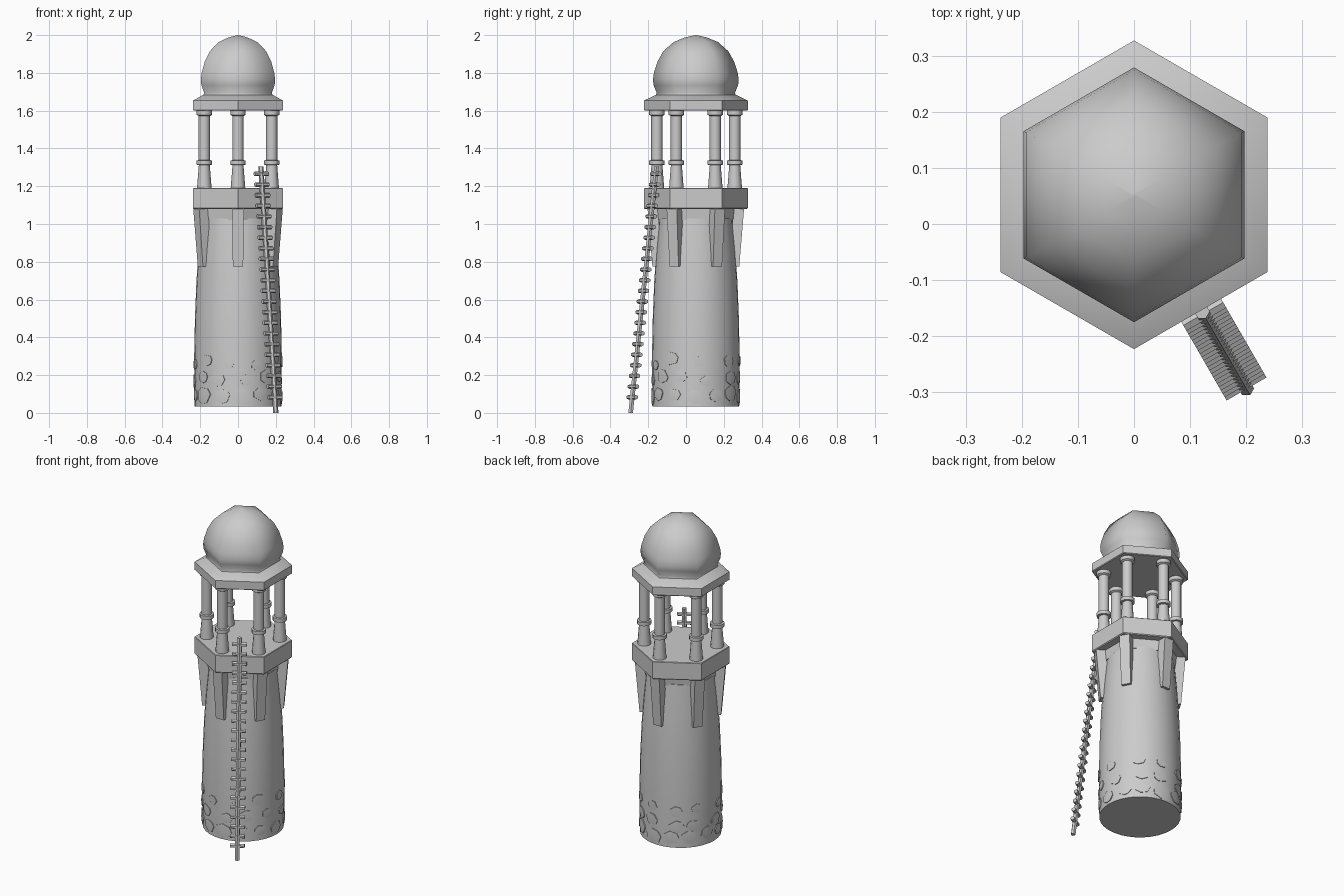
import bpy, bmesh, math, random
from mathutils import Vector

if "Cube" in bpy.data.objects:
    bpy.data.objects.remove(bpy.data.objects["Cube"])

random.seed(4)
CY = 0.052                      # tower axis sits slightly behind the origin
pi = math.pi


def finish(name, bm, angle=35):
    bmesh.ops.recalc_face_normals(bm, faces=bm.faces[:])
    me = bpy.data.meshes.new(name)
    bm.to_mesh(me)
    bm.free()
    ob = bpy.data.objects.new(name, me)
    bpy.context.collection.objects.link(ob)
    bpy.ops.object.select_all(action='DESELECT')
    ob.select_set(True)
    bpy.context.view_layer.objects.active = ob
    bpy.ops.object.shade_smooth_by_angle(angle=math.radians(angle))
    return ob


def lathe(name, profile, n, centre=(0, CY), angle=35):
    """Closed n-sided body from (radius, z) points, first corner facing +y."""
    bm = bmesh.new()
    rings = [[bm.verts.new((centre[0] + r * math.cos(pi / 2 + 2 * pi * i / n),
                            centre[1] + r * math.sin(pi / 2 + 2 * pi * i / n), z))
              for i in range(n)] for r, z in profile]
    for a, b in zip(rings, rings[1:]):
        for i in range(n):
            j = (i + 1) % n
            bm.faces.new((a[i], a[j], b[j], b[i]))
    bm.faces.new(rings[0])
    bm.faces.new(rings[-1])
    return finish(name, bm, angle)


def beam(name, p, q, side, up, scale=1.0, n=4):
    """Prism between p and q; side and up are half-width vectors."""
    bm = bmesh.new()
    rings = []
    for c, s in ((p, 1.0), (q, scale)):
        rings.append([bm.verts.new(c + s * (side * math.cos(pi / n + 2 * pi * k / n)
                                            + up * math.sin(pi / n + 2 * pi * k / n)))
                      for k in range(n)])
    for k in range(n):
        m = (k + 1) % n
        bm.faces.new((rings[0][k], rings[0][m], rings[1][m], rings[1][k]))
    bm.faces.new(rings[0])
    bm.faces.new(rings[1])
    return finish(name, bm)


# Tapering round tower
shaft = [(0.229, 0.035), (0.232, 0.3), (0.228, 0.5), (0.22, 0.7), (0.208, 0.87), (0.193, 1.03)]


def tower_radius(z):
    for (r0, z0), (r1, z1) in zip(shaft, shaft[1:]):
        if z <= z1:
            return r0 + (r1 - r0) * (z - z0) / (z1 - z0)
    return shaft[-1][0]


lathe("tower", shaft, 32)

# Hexagonal collar and deck
lathe("collar", [(0.215, 1.02), (0.222, 1.085)], 6)
lathe("deck", [(0.27, 1.08), (0.275, 1.085), (0.275, 1.187), (0.272, 1.19)], 6)

# Roof plate and onion dome
lathe("roof_plate", [(0.27, 1.6), (0.275, 1.604), (0.275, 1.653), (0.212, 1.684)], 6)
lathe("dome", [(0.212, 1.68), (0.207, 1.695), (0.224, 1.735), (0.227, 1.765), (0.222, 1.8),
               (0.203, 1.86), (0.172, 1.915), (0.118, 1.963), (0.06, 1.987), (0.004, 2.0)], 6, angle=75)

# Posts and under-deck brackets on the six corners
post = [(0.039, 1.185), (0.029, 1.312), (0.041, 1.314), (0.041, 1.336), (0.03, 1.338),
        (0.03, 1.572), (0.041, 1.578), (0.041, 1.602)]
for k in range(6):
    a = pi / 2 + k * pi / 3
    out = Vector((math.cos(a), math.sin(a), 0))
    side = Vector((-out.y, out.x, 0))
    c = Vector((0, CY, 0))
    lathe("post", post, 12, (0.206 * out.x, CY + 0.206 * out.y))
    beam("bracket", c + out * 0.228 + Vector((0, 0, 1.09)), c + out * 0.205 + Vector((0, 0, 0.775)),
         side * 0.044, out * 0.04, 0.88)

# Stones set into the lower wall
bm = bmesh.new()
for z, count, size, lift in ((0.1, 13, 0.05, 0), (0.18, 11, 0.042, 0.5), (0.27, 10, 0.037, 0.2)):
    for i in range(count):
        a0 = 2 * pi * (i + lift + random.uniform(-0.15, 0.15)) / count
        z0 = z + random.uniform(-0.018, 0.018)
        s = size * random.uniform(0.75, 1.1)
        outer, inner = [], []
        for k in range(7):
            t = 2 * pi * (k + random.uniform(-0.25, 0.25)) / 7
            a = a0 + s * math.cos(t) / 0.23
            h = max(0.04, z0 + 0.85 * s * math.sin(t))
            r = tower_radius(h)
            for ring, d in ((outer, 0.004), (inner, -0.01)):
                ring.append(bm.verts.new(((r + d) * math.cos(a), CY + (r + d) * math.sin(a), h)))
        mid = bm.verts.new((0.237 * math.cos(a0), CY + 0.237 * math.sin(a0), z0))
        for k in range(7):
            m = (k + 1) % 7
            bm.faces.new((outer[k], outer[m], mid))
            bm.faces.new((inner[k], inner[m], outer[m], outer[k]))
finish("stones", bm)

# Leaning single-pole ladder with rungs
foot, head = Vector((0.2, -0.293, 0.0)), Vector((0.121, -0.156, 1.305))
across = Vector((0.866, 0.5, 0))
outward = Vector((0.5, -0.866, 0))
beam("ladder_pole", foot, head, across * 0.014, outward * 0.014, 1.0, 6)
for i in range(22):
    c = foot.lerp(head, (0.083 + i * 0.0563) / 1.305)
    beam("rung", c - across * 0.041, c + across * 0.041,
         outward * 0.013, Vector((0, 0, 0.012)), 1.0, 6)
